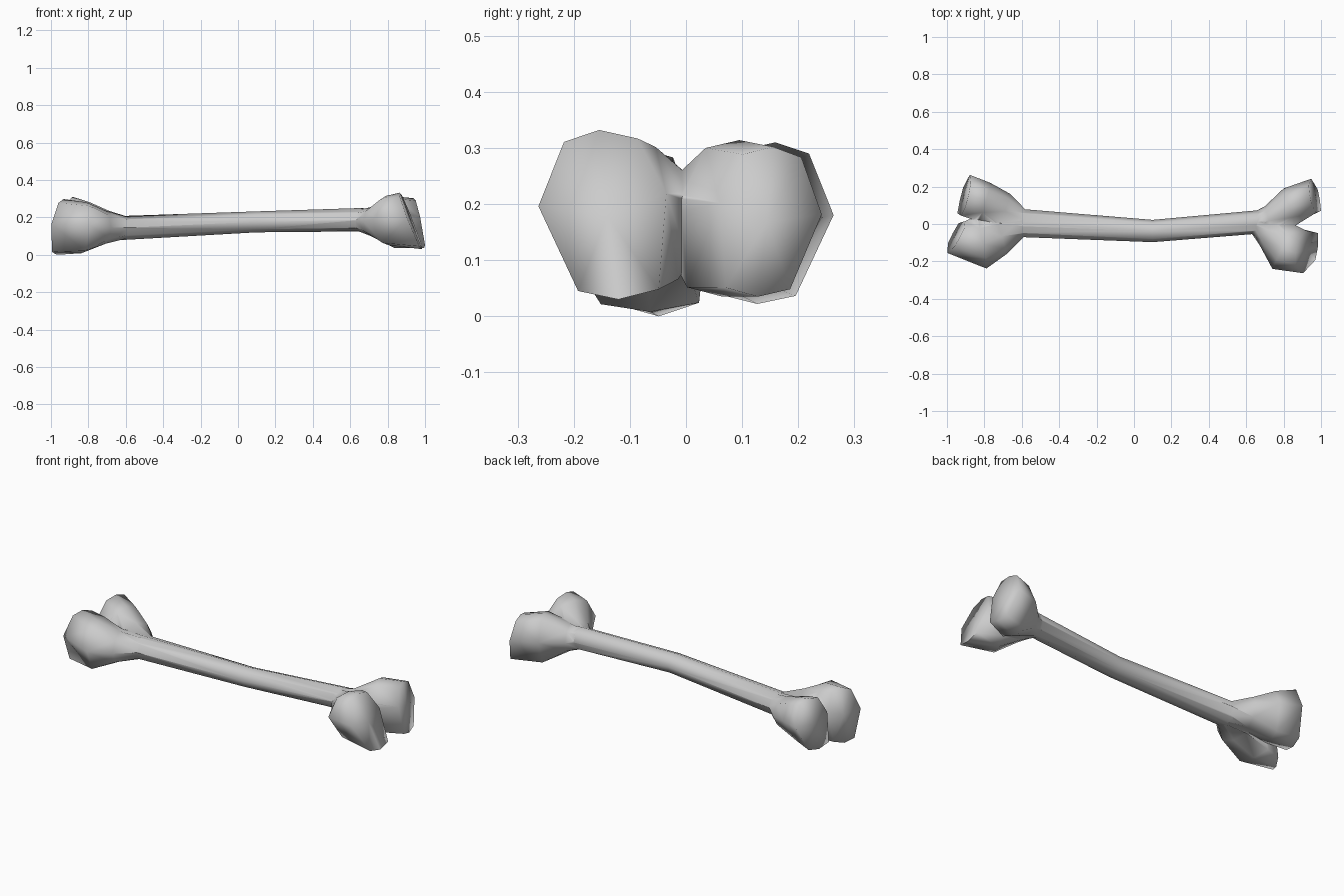
import bpy, bmesh, math
from mathutils import Vector

if "Cube" in bpy.data.objects:
    bpy.data.objects.remove(bpy.data.objects["Cube"])

ROUND = [(math.cos(i * math.pi / 4), math.sin(i * math.pi / 4)) for i in range(8)]
# Knuckle section: pointed outside, heavy at the lower inside
KNUCKLE = [(1, 0.1), (0.6, 0.86), (0.05, 1), (-0.55, 0.9),
           (-1, 0.25), (-0.88, -0.88), (-0.25, -1), (0.38, -0.9)]


def loft(name, rings):
    """Tube through rings: (outer xy, inner xy, z low, z high, x lean of the top, section)."""
    bm = bmesh.new()
    loops = []
    for (ox, oy), (ix, iy), lo, hi, lean, section in rings:
        c = Vector(((ox + ix) / 2, (oy + iy) / 2, (lo + hi) / 2))
        side = Vector(((ox - ix) / 2, (oy - iy) / 2, 0))
        up = Vector((lean, 0, (hi - lo) / 2))
        loops.append([bm.verts.new(c + side * u + up * v) for u, v in section])
    for a, b in zip(loops, loops[1:]):
        for i in range(8):
            j = (i + 1) % 8
            bm.faces.new((a[i], a[j], b[j], b[i]))
    caps = [bm.faces.new(loops[0]), bm.faces.new(loops[-1])]
    bmesh.ops.poke(bm, faces=caps)
    bmesh.ops.triangulate(bm, faces=bm.faces[:])
    bmesh.ops.recalc_face_normals(bm, faces=bm.faces[:])
    me = bpy.data.meshes.new(name)
    bm.to_mesh(me)
    bm.free()
    ob = bpy.data.objects.new(name, me)
    bpy.context.collection.objects.link(ob)
    return ob


# Slightly bent shaft
bone = loft("bone", [
    ((-0.74, 0.06), (-0.74, -0.05), 0.08, 0.215, 0, ROUND),
    ((-0.60, 0.08), (-0.60, -0.07), 0.08, 0.208, 0, ROUND),
    ((0.10, 0.022), (0.10, -0.097), 0.12, 0.232, 0, ROUND),
    ((0.66, 0.073), (0.66, -0.052), 0.125, 0.25, 0, ROUND),
    ((0.78, 0.05), (0.78, -0.05), 0.115, 0.235, 0, ROUND),
])

# Four knuckle lobes, each flaring out of a shaft end
lobes = [
    loft("left_back_lobe", [
        ((-0.57, 0.066), (-0.57, -0.04), 0.092, 0.197, 0, ROUND),
        ((-0.66, 0.16), (-0.72, -0.025), 0.07, 0.235, 0, ROUND),
        ((-0.77, 0.22), (-0.835, 0.015), 0.04, 0.28, 0.01, KNUCKLE),
        ((-0.88, 0.263), (-0.93, 0.045), 0.022, 0.31, 0.02, KNUCKLE)]),
    loft("left_front_lobe", [
        ((-0.575, -0.055), (-0.575, 0.045), 0.092, 0.197, 0, ROUND),
        ((-0.68, -0.16), (-0.73, 0.03), 0.06, 0.235, 0, ROUND),
        ((-0.79, -0.238), (-0.85, 0.04), 0.008, 0.28, 0.01, KNUCKLE),
        ((-1.0, -0.155), (-0.91, 0.015), 0.0, 0.298, 0.025, KNUCKLE)]),
    loft("right_back_lobe", [
        ((0.63, 0.058), (0.63, -0.03), 0.136, 0.236, 0, ROUND),
        ((0.70, 0.095), (0.74, -0.06), 0.10, 0.255, 0, ROUND),
        ((0.80, 0.19), (0.86, -0.01), 0.035, 0.314, 0, KNUCKLE),
        ((0.95, 0.242), (0.98, 0.06), 0.035, 0.302, -0.025, KNUCKLE)]),
    loft("right_front_lobe", [
        ((0.62, -0.038), (0.62, 0.045), 0.135, 0.235, 0, ROUND),
        ((0.67, -0.11), (0.75, 0.05), 0.10, 0.255, 0, ROUND),
        ((0.74, -0.24), (0.85, 0.0), 0.05, 0.315, 0, KNUCKLE),
        ((0.91, -0.263), (0.935, -0.035), 0.03, 0.332, -0.058, KNUCKLE)]),
]

# Fuse everything into one skin
bpy.context.view_layer.objects.active = bone
bone.select_set(True)
for lobe in lobes:
    mod = bone.modifiers.new("fuse", 'BOOLEAN')
    mod.operation = 'UNION'
    mod.solver = 'EXACT'
    mod.object = lobe
    bpy.ops.object.modifier_apply(modifier=mod.name)
    bpy.data.objects.remove(lobe)
bpy.ops.object.shade_smooth_by_angle(angle=math.radians(110))
